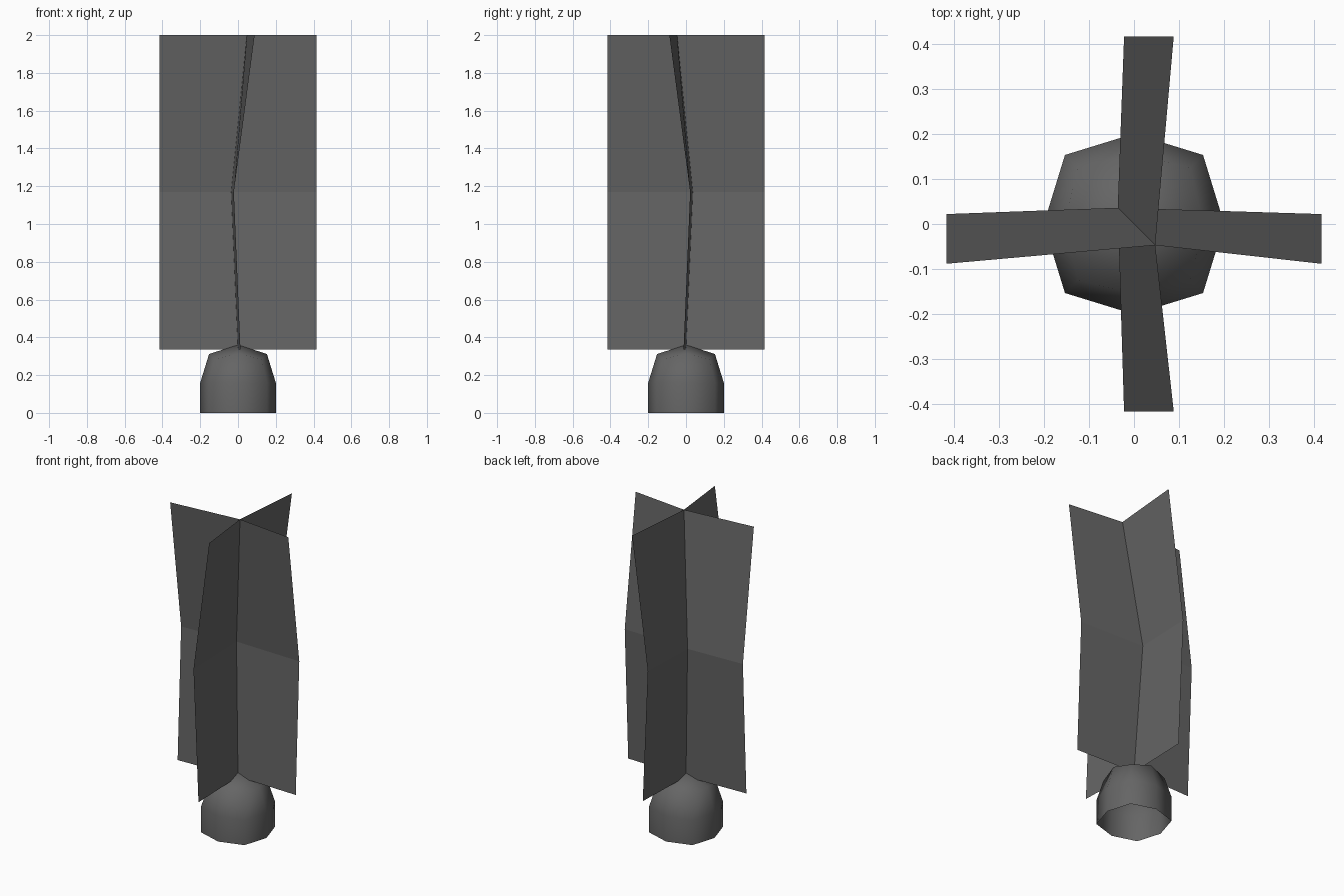
import bpy, bmesh, math

if "Cube" in bpy.data.objects:
    bpy.data.objects.remove(bpy.data.objects["Cube"])

grey = bpy.data.materials.new("dark grey")
grey.diffuse_color = (0.13, 0.13, 0.13, 1)
grey.use_nodes = True
grey.node_tree.nodes["Principled BSDF"].inputs["Base Color"].default_value = grey.diffuse_color


def make_object(name, bm):
    mesh = bpy.data.meshes.new(name)
    bm.to_mesh(mesh)
    bm.free()
    mesh.materials.append(grey)
    obj = bpy.data.objects.new(name, mesh)
    bpy.context.collection.objects.link(obj)
    return obj


# Domed base: eight-sided, open underneath
# each ring: (axis radius, axis z, diagonal x/y, diagonal z)
bm = bmesh.new()
rings = []
for ra, za, d, zd in [(0.2, 0, 0.153, 0), (0.2, 0.16, 0.153, 0.16), (0.153, 0.312, 0.125, 0.285)]:
    ring = []
    for i in range(8):
        a = i * math.pi / 4
        r, z = (ra, za) if i % 2 == 0 else (d * math.sqrt(2), zd)
        ring.append(bm.verts.new((r * math.cos(a), r * math.sin(a), z)))
    rings.append(ring)
for low, high in zip(rings, rings[1:]):
    for i in range(8):
        j = (i + 1) % 8
        bm.faces.new((low[i], low[j], high[j], high[i]))
apex = bm.verts.new((0, 0, 0.36))
top = rings[-1]
for i in range(0, 8, 2):
    bm.faces.new((top[i], top[i - 7], top[(i + 2) % 8], apex))
# cap quads run axis - diagonal - axis - apex
for f in bm.faces:
    f.smooth = True
make_object("domed_base", bm)

# Crossed blades: each is bent at mid height and folded along its centre line
LEVELS = [(0.335, 0.0, 0.013), (1.17, -0.036, -0.022), (2.0, 0.047, 0.088)]  # z, centre, edge


def blade(name, place):
    bm = bmesh.new()
    rows = []
    for z, centre, edge in LEVELS:
        rows.append([bm.verts.new(place(along, off, z)) for along, off in
                     ((-0.415, edge), (centre_shift(centre), centre), (0.415, edge))])
    for a, b in zip(rows, rows[1:]):
        for i in range(2):
            bm.faces.new((a[i], a[i + 1], b[i + 1], b[i]))
    make_object(name, bm)


def centre_shift(c):
    # both blades share one centre line, at (c, -c)
    return -c


blade("side_to_side_blade", lambda s, o, z: (-s, -o, z))
blade("front_to_back_blade", lambda s, o, z: (o, s, z))
